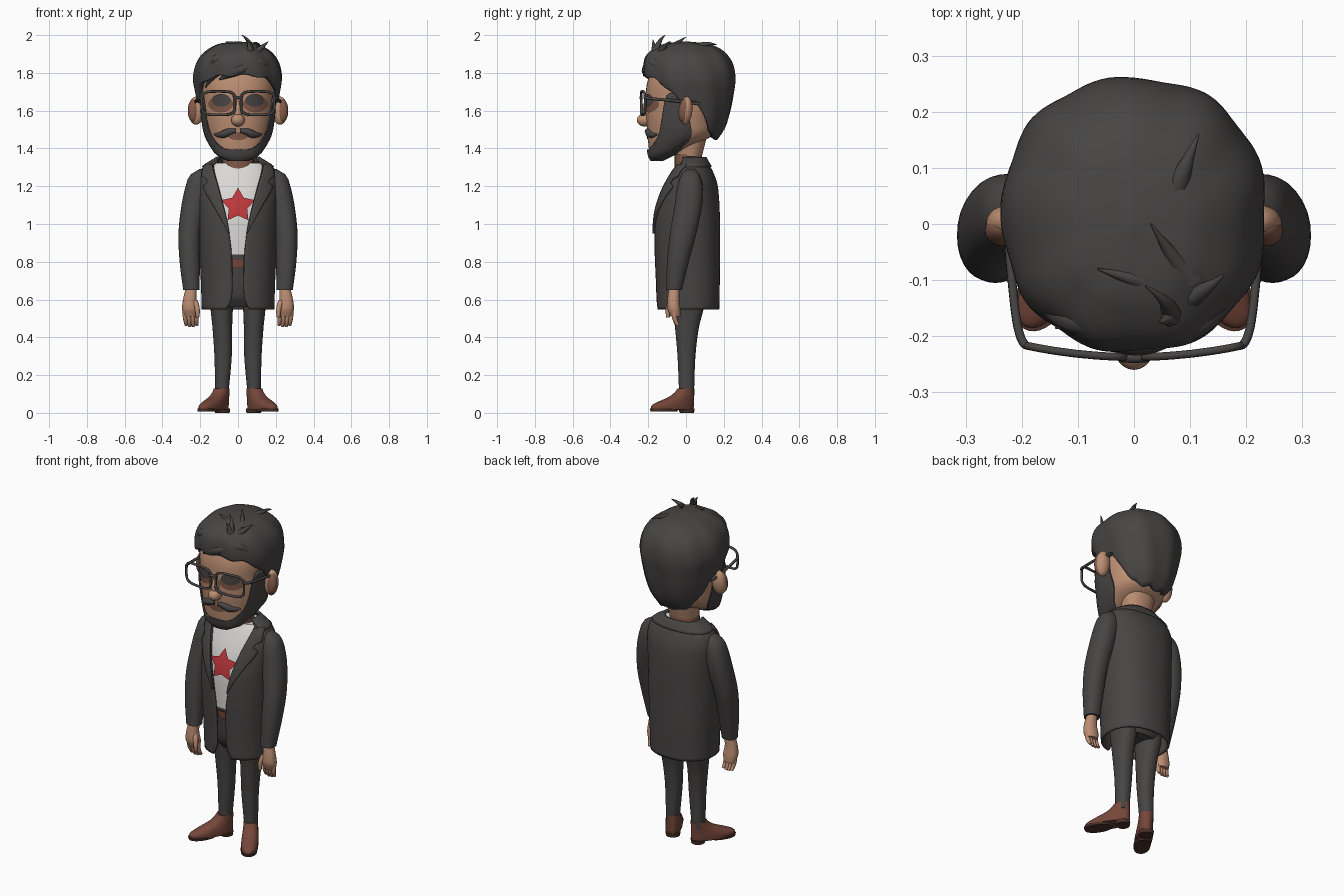
import bpy, bmesh
from math import sin, cos, asin, pi, radians
from mathutils import Vector, Matrix

if "Cube" in bpy.data.objects:
    bpy.data.objects.remove(bpy.data.objects["Cube"])

def material(name, *rgb):
    m = bpy.data.materials.new(name)
    m.use_nodes = True
    m.diffuse_color = (*rgb, 1)
    m.node_tree.nodes["Principled BSDF"].inputs["Base Color"].default_value = (*rgb, 1)
    return m

CHARCOAL = material("charcoal", .064, .059, .058)
SKIN = material("skin", .50, .27, .17)
DEEP_SKIN = material("shaded skin", .22, .10, .065)
LEATHER = material("brown leather", .18, .062, .042)
SOLE = material("dark sole", .07, .03, .022)
WHITE = material("shirt white", .70, .69, .67)
RED = material("star red", .52, .04, .045)

POWER = .9  # slightly boxy cross-sections

def curve(table, v):
    """Smooth interpolation through rows of (key, values...)."""
    v = min(max(v, table[0][0]), table[-1][0])
    i = next(k for k in range(len(table) - 1) if v <= table[k + 1][0])
    a, b = table[i], table[i + 1]
    p, q = table[max(i - 1, 0)], table[min(i + 2, len(table) - 1)]
    h = b[0] - a[0]
    t = (v - a[0]) / h
    out = []
    for c in range(1, len(a)):
        m0 = (b[c] - p[c]) / (b[0] - p[0]) * h
        m1 = (q[c] - a[c]) / (q[0] - a[0]) * h
        out.append((2*t**3 - 3*t*t + 1) * a[c] + (t**3 - 2*t*t + t) * m0
                   + (3*t*t - 2*t**3) * b[c] + (t**3 - t*t) * m1)
    return out

def point(table, th, z, off=0):
    """Point on a lofted body; rows are (z, y front, y back, half width[, x centre])."""
    y0, y1, rx, *cx = curve(table, z)
    s, c = sin(th), cos(th)
    px = abs(s) ** POWER * (1 if s > 0 else -1)
    py = abs(c) ** POWER * (1 if c > 0 else -1)
    return Vector(((cx[0] if cx else 0) + (rx + off) * px,
                   (y0 + y1) / 2 - ((y1 - y0) / 2 + off) * py, z))

def angle(table, x, z):
    r = min(abs(x) / curve(table, z)[2], .98) ** (1 / POWER)
    return asin(r) * (1 if x > 0 else -1)

def front(table, x, z, off=0):
    return point(table, angle(table, x, z), z, off)

def finish(name, bm, mat, solid=0):
    bmesh.ops.remove_doubles(bm, verts=bm.verts, dist=1e-5)
    bmesh.ops.recalc_face_normals(bm, faces=bm.faces)
    me = bpy.data.meshes.new(name)
    bm.to_mesh(me)
    bm.free()
    ob = bpy.data.objects.new(name, me)
    bpy.context.collection.objects.link(ob)
    me.materials.append(mat)
    if solid:
        mod = ob.modifiers.new("thickness", 'SOLIDIFY')
        mod.thickness, mod.offset = solid, 0
    bpy.ops.object.select_all(action='DESELECT')
    ob.select_set(True)
    bpy.context.view_layer.objects.active = ob
    bpy.ops.object.shade_smooth_by_angle(angle=radians(45))
    return ob

def sheet(name, f, nu, nv, mat, caps=False, solid=0):
    """Grid surface from f(u, v); closed seams are welded."""
    bm = bmesh.new()
    g = [[bm.verts.new(f(i / nu, j / nv)) for i in range(nu + 1)] for j in range(nv + 1)]
    for j in range(nv):
        for i in range(nu):
            bm.faces.new((g[j][i], g[j][i+1], g[j+1][i+1], g[j+1][i]))
    if caps:
        bm.faces.new(g[0][:-1])
        bm.faces.new(g[-1][:-1])
    return finish(name, bm, mat, solid)

def loft(name, table, mat, off=0, z0=None, z1=None, nu=32, nv=24):
    z0, z1 = z0 or table[0][0], z1 or table[-1][0]
    return sheet(name, lambda u, v: point(table, u * 2 * pi, z0 + (z1 - z0) * v, off),
                 nu, nv, mat, True)

def plate(name, table, outline, off, mat):
    """Thin painted shape laid on the front of a body; outline in (x, z)."""
    n = len(outline)
    mx, mz = sum(p[0] for p in outline) / n, sum(p[1] for p in outline) / n
    def f(u, v):
        k = u * n
        a, b = outline[int(k) % n], outline[(int(k) + 1) % n]
        t = k - int(k)
        x, z = a[0] + (b[0] - a[0]) * t, a[1] + (b[1] - a[1]) * t
        return front(table, mx + (x - mx) * v, mz + (z - mz) * v, off)
    return sheet(name, f, n * 4, 6, mat)

def oval(x, z, rx, rz):
    return [(x + rx * cos(k * pi / 8), z + rz * sin(k * pi / 8)) for k in range(16)]

def strand(name, pts, radius, mat, taper=None, cyclic=False):
    cu = bpy.data.curves.new(name, 'CURVE')
    cu.dimensions, cu.bevel_depth, cu.bevel_resolution = '3D', radius, 2
    cu.use_fill_caps = True
    sp = cu.splines.new('POLY' if cyclic else 'NURBS')
    sp.points.add(len(pts) - 1)
    for k, p in enumerate(pts):
        sp.points[k].co = (*p, 1)
        sp.points[k].radius = taper[k] if taper else 1
    sp.use_cyclic_u = cyclic
    sp.use_endpoint_u, sp.order_u, sp.resolution_u = True, 3, 6
    cu.materials.append(mat)
    ob = bpy.data.objects.new(name, cu)
    bpy.context.collection.objects.link(ob)
    bpy.ops.object.select_all(action='DESELECT')
    ob.select_set(True)
    bpy.context.view_layer.objects.active = ob
    bpy.ops.object.convert(target='MESH')
    bpy.ops.object.shade_smooth_by_angle(angle=radians(60))

def ball(name, loc, size, mat, tilt=0):
    bm = bmesh.new()
    m = Matrix.Translation(loc) @ Matrix.Rotation(tilt, 4, 'X') @ Matrix.Diagonal((*size, 1))
    bmesh.ops.create_uvsphere(bm, u_segments=24, v_segments=14, radius=1, matrix=m)
    return finish(name, bm, mat)

SIDES = (("left", 1), ("right", -1))

# Head, neck and beard
HEAD = [(1.337, -.178, -.13, .045), (1.36, -.19, -.085, .095), (1.4, -.197, .01, .13),
        (1.47, -.203, .14, .167), (1.55, -.21, .16, .183), (1.65, -.213, .18, .19),
        (1.75, -.205, .19, .195), (1.85, -.16, .16, .165), (1.91, -.08, .08, .08)]
loft("head", HEAD, SKIN, nu=48, nv=40)
loft("neck", [(1.24, -.06, .09, .085), (1.37, -.06, .085, .083)], DEEP_SKIN, nv=4)
loft("nape", [(1.36, -.05, .085, .083), (1.46, -.05, .11, .1)], SKIN, nv=6)
BEARD_TOP = [(0, 1.395), (30, 1.4), (48, 1.44), (58, 1.52), (66, 1.67), (80, 1.69),
             (95, 1.67), (105, 1.49), (125, 1.4), (180, 1.365)]

def beard(u, v):
    d = u * 360 - 180
    top = curve(BEARD_TOP, abs(d))[0]
    return point(HEAD, radians(d), 1.336 + (top - 1.336) * v, .007)
sheet("beard", beard, 96, 16, CHARCOAL, solid=.008)

# Face
ball("nose", (0, -.218, 1.55), (.036, .042, .034), SKIN)
ball("nose_bridge", (0, -.208, 1.6), (.022, .03, .06), SKIN, -.2)
plate("mouth", HEAD, oval(0, 1.464, .05, .02), .004, DEEP_SKIN)
for side, s in SIDES:
    ball(side + "_ear", (s * .222, 0, 1.6), (.042, .034, .075), SKIN, -.1)
    ball(side + "_ear_hollow", (s * .236, -.012, 1.6), (.03, .027, .062), DEEP_SKIN, -.1)
    plate(side + "_eye_socket", HEAD, oval(s * .09, 1.635, .066, .045), .003, DEEP_SKIN)
    plate(side + "_eye", HEAD, oval(s * .085, 1.655, .048, .034), .007, CHARCOAL)
    strand(side + "_moustache", [front(HEAD, s * x, z, .001) for x, z in
           ((.01, 1.494), (.045, 1.492), (.085, 1.468), (.126, 1.474))],
           .022, CHARCOAL, (.5, .9, 1, .2))

# Hair cap with a shaped hairline
HAIR = [(1.45, -.14, .155, .135), (1.52, -.17, .2, .165), (1.6, -.19, .225, .19),
        (1.7, -.2, .242, .212), (1.77, -.212, .248, .223), (1.84, -.215, .236, .21),
        (1.89, -.2, .205, .18), (1.925, -.155, .16, .135), (1.945, -.1, .1, .085),
        (1.955, 0, 0, 0)]
HAIRLINE = [(0, 1.79), (35, 1.775), (55, 1.74), (68, 1.7), (82, 1.64), (95, 1.65),
            (110, 1.57), (130, 1.485), (150, 1.46), (180, 1.455)]

def hair(u, v):
    th = radians(u * 360 - 180)
    low = curve(HAIRLINE, abs(u * 360 - 180))[0] + .006 * sin(th * 11)
    z = low + (1.955 - low) * sin(v * pi / 2)
    fade = min(1, curve(HAIR, z)[2] / .16) ** 2
    return point(HAIR, th, z, fade * .0035 * sin(9 * th + 9 * z))
sheet("hair", hair, 120, 30, CHARCOAL, solid=.024)

# Swept fringe locks lying on the cap, and loose tufts
LOCKS = [((.2, 1.79), (.15, 1.85), (.08, 1.86), (.01, 1.795)),
         ((.13, 1.87), (.05, 1.83), (-.04, 1.8), (-.1, 1.765)),
         ((.1, 1.89), (-.03, 1.87), (-.12, 1.81), (-.175, 1.725)),
         ((.04, 1.9), (-.08, 1.89), (-.15, 1.85), (-.19, 1.79))]
for lock in LOCKS:
    strand("fringe_lock", [front(HAIR, x, z, -.004) for x, z in lock],
           .027, CHARCOAL, (.4, 1, 1, .15))
TUFTS = [((.07, .05, 1.925), (.09, .1, 1.965), (.115, .16, 1.95)),
         ((.1, -.1, 1.92), (.07, -.06, 1.95), (.03, 0, 1.99)),
         ((.05, -.11, 1.92), (.0, -.1, 1.955), (-.065, -.08, 1.965)),
         ((.06, -.17, 1.88), (.08, -.15, 1.97), (.02, -.11, 2.0)),
         ((.08, -.14, 1.89), (.13, -.12, 1.94), (.16, -.09, 1.965)),
         ((.06, -.16, 1.89), (.07, -.17, 1.94), (.045, -.175, 1.975)),
         ((.05, -.16, 1.89), (-.04, -.19, 1.91), (-.14, -.185, 1.86))]
for pts in TUFTS:
    strand("hair_tuft", pts, .016, CHARCOAL, (1.6, .8, .1))

# Glasses
def rim(s, a):
    c, d = cos(a), sin(a)
    x = .104 + .088 * abs(c) ** .5 * (1 if c > 0 else -1)
    return (s * x, -.237 + .55 * x * x, 1.64 + .062 * abs(d) ** .5 * (1 if d > 0 else -1))
for side, s in SIDES:
    strand(side + "_rim", [rim(s, k * pi / 20) for k in range(40)], .007, CHARCOAL, cyclic=True)
    strand(side + "_temple", [(s * .192, -.216, 1.67), (s * .206, -.21, 1.665),
           (s * .22, -.08, 1.655), (s * .226, .0, 1.645), (s * .215, .07, 1.635)], .008, CHARCOAL)
strand("glasses_bridge", [(-.025, -.237, 1.665), (0, -.24, 1.675), (.025, -.237, 1.665)], .009, CHARCOAL)

# Jacket, open at the front
JACKET = [(.548, -.15, .17, .186), (.7, -.155, .173, .191), (.9, -.163, .174, .2),
          (1.05, -.16, .173, .203), (1.15, -.138, .168, .207), (1.22, -.11, .158, .207),
          (1.28, -.08, .135, .195), (1.31, -.063, .118, .168), (1.335, -.05, .105, .13),
          (1.35, -.045, .097, .105)]
OPENING = [(.548, .06), (.6, .035), (.7, .03), (.84, .034), (.9, .04), (1, .055),
           (1.1, .078), (1.2, .104), (1.31, .13), (1.335, .112), (1.35, .095)]

def jacket(u, v):
    z = .548 + .802 * v
    gap = angle(JACKET, curve(OPENING, z)[0], z)
    return point(JACKET, gap + (2 * pi - 2 * gap) * u, z)
sheet("jacket", jacket, 64, 48, CHARCOAL, solid=.012)
sheet("collar", lambda u, v: point(JACKET, radians(60 + 240 * u), 1.352 - .05 * v, .007 + .003 * v),
      40, 4, CHARCOAL, solid=.01)
LAPEL = [(.95, .004), (1.1, .05), (1.2, .075), (1.215, .05), (1.24, .05), (1.25, .065), (1.315, .04)]
for side, s in SIDES:
    def lapel(u, v):
        z = .95 + .365 * v
        x = curve(OPENING, z)[0] - .004 + curve(LAPEL, z)[0] * u
        return front(JACKET, s * x, z, .012)
    sheet(side + "_lapel", lapel, 6, 40, CHARCOAL, solid=.01)

# Shirt and star
loft("shirt", JACKET, WHITE, -.012, .835, 1.322, nu=48)
star = [((.052 if k % 2 else .095) * sin(k * pi / 5),
         1.097 + (.052 if k % 2 else .095) * cos(k * pi / 5)) for k in range(10)]
plate("star", JACKET, star, -.003, RED)

# Trousers and belt
HIPS = [(.56, -.07, .1, .12), (.62, -.11, .13, .15), (.75, -.13, .14, .165), (.85, -.135, .145, .17)]
loft("trouser_hips", HIPS, CHARCOAL)
loft("belt", HIPS, SOLE, .006, .77, .815, nv=3)
plate("belt_buckle", HIPS, [(-.024, .772), (.024, .772), (.024, .813), (-.024, .813)], .01, LEATHER)

# Limbs: each row is (z, y front, y back, half width, x centre)
for side, s in SIDES:
    def mirrored(rows):
        return [(z, a, b, r, s * x) for z, a, b, r, x in rows]
    loft(side + "_leg", mirrored([(.09, -.036, .042, .034, .086), (.3, -.045, .05, .046, .079),
         (.45, -.058, .068, .052, .083), (.56, -.07, .095, .06, .086),
         (.68, -.09, .11, .07, .08)]), CHARCOAL)
    loft(side + "_sleeve", mirrored([(.65, -.105, -.022, .043, .247), (.8, -.1, .015, .054, .255),
         (.95, -.085, .055, .059, .256), (1.1, -.06, .085, .064, .235), (1.2, -.045, .088, .062, .215),
         (1.26, -.025, .072, .05, .203), (1.29, 0, .05, .02, .185)]), CHARCOAL)
    loft(side + "_hand", mirrored([(.51, -.082, -.03, .034, .252), (.55, -.098, -.03, .043, .253),
         (.6, -.098, -.035, .036, .255), (.67, -.09, -.035, .028, .246)]), SKIN)
    for k in range(4):
        x = .223 + .019 * k
        strand(side + "_finger", [(s * x, -.06, .54), (s * x, -.068, .5),
               (s * (x - .006), -.042, .455 + .006 * abs(k - 1.5))], .014, SKIN, (1, 1, .6))
    strand(side + "_thumb", [(s * .228, -.08, .59), (s * .21, -.1, .55), (s * .215, -.095, .505)],
           .015, SKIN, (1, 1, .6))

    # Shoes turned outward
    turn = Matrix.Translation((s * .086, 0, 0)) @ Matrix.Rotation(s * radians(31), 4, 'Z')
    upper = loft(side + "_shoe", [(.018, -.212, .042, .046), (.04, -.208, .045, .047),
                 (.06, -.165, .045, .045), (.085, -.1, .045, .042), (.11, -.062, .045, .04),
                 (.13, -.045, .045, .039)], LEATHER)
    sole = loft(side + "_sole", [(.008, -.214, -.06, .044), (.022, -.217, -.05, .047)], SOLE, nv=2)
    heel = loft(side + "_heel", [(0, -.03, .042, .038), (.022, -.04, .045, .042)], SOLE, nv=2)
    for part in (upper, sole, heel):
        part.data.transform(turn)
